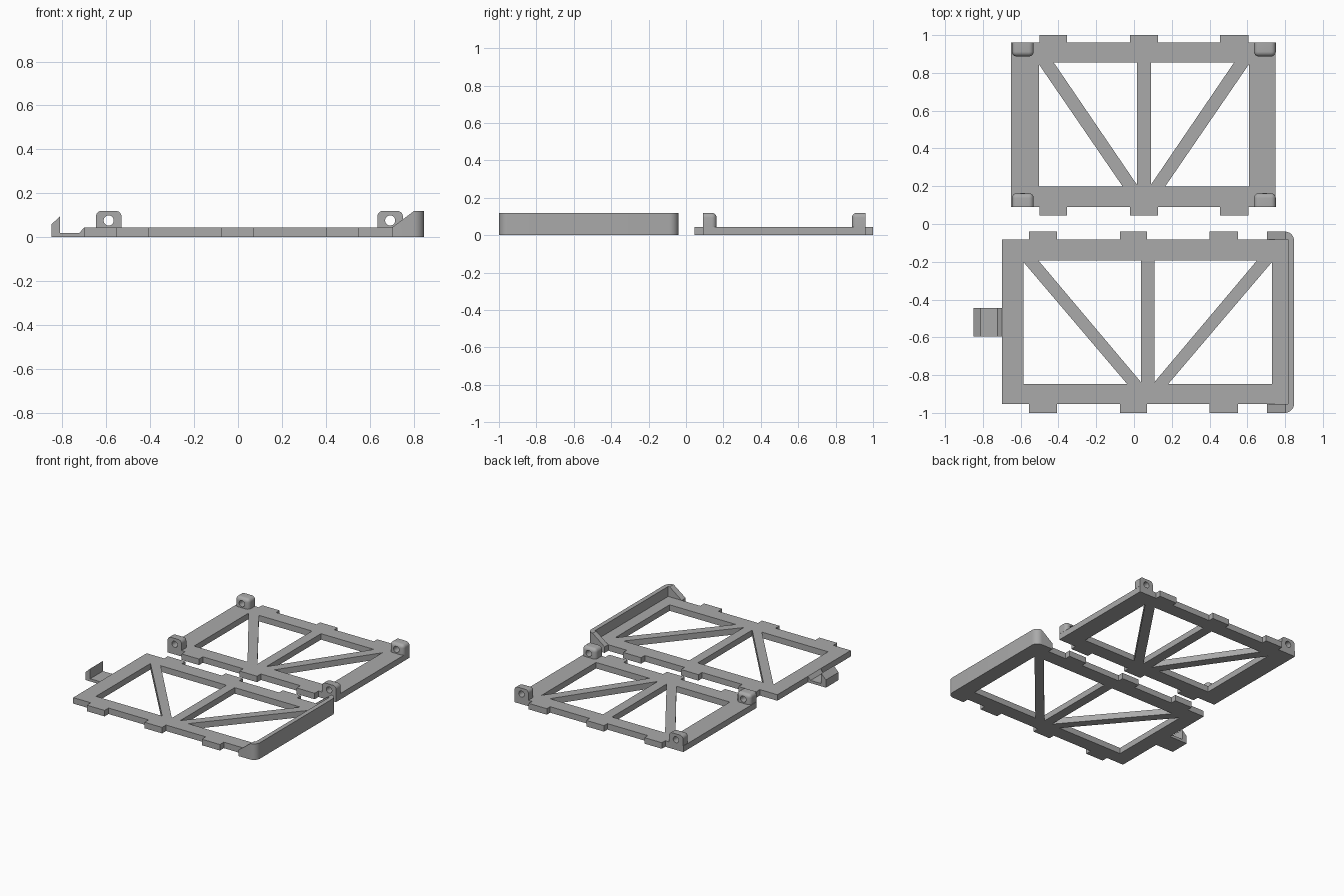
import bpy, bmesh, math
from mathutils import Vector

if "Cube" in bpy.data.objects:
    bpy.data.objects.remove(bpy.data.objects["Cube"])

T = 0.045    # plate thickness
H = 0.12     # height of lugs and lip

grey = bpy.data.materials.new("plain grey")
grey.diffuse_color = (0.40, 0.40, 0.40, 1)
grey.use_nodes = True
grey.node_tree.nodes["Principled BSDF"].inputs["Base Color"].default_value = grey.diffuse_color


def prism(name, pts, lo, hi, axis="z"):
    """Extrude a 2D outline along z, or an (x, z) outline along y."""
    bm = bmesh.new()
    put = (lambda p, h: (p[0], p[1], h)) if axis == "z" else (lambda p, h: (p[0], h, p[1]))
    face = bm.faces.new([bm.verts.new(put(p, lo)) for p in pts])
    ext = bmesh.ops.extrude_face_region(bm, geom=[face])
    shift = (0, 0, hi - lo) if axis == "z" else (0, hi - lo, 0)
    bmesh.ops.translate(bm, vec=shift,
                        verts=[v for v in ext["geom"] if isinstance(v, bmesh.types.BMVert)])
    bmesh.ops.recalc_face_normals(bm, faces=bm.faces)
    mesh = bpy.data.meshes.new(name)
    bm.to_mesh(mesh)
    bm.free()
    ob = bpy.data.objects.new(name, mesh)
    bpy.context.collection.objects.link(ob)
    mesh.materials.append(grey)
    return ob


def cut(ob, cutters):
    """Subtract the cutters, then remove them."""
    for c in cutters:
        m = ob.modifiers.new("cut", "BOOLEAN")
        m.operation, m.solver, m.object = "DIFFERENCE", "EXACT", c
    bpy.context.view_layer.update()
    mesh = bpy.data.meshes.new_from_object(
        ob.evaluated_get(bpy.context.evaluated_depsgraph_get()))
    ob.modifiers.clear()
    ob.data = mesh
    for c in cutters:
        bpy.data.objects.remove(c)


def smooth(ob):
    bpy.ops.object.select_all(action="DESELECT")
    ob.select_set(True)
    bpy.context.view_layer.objects.active = ob
    bpy.ops.object.shade_smooth_by_angle(angle=math.radians(30))


def truss_plate(name, x0, x1, y0, y1, tab_y0, tab_y1, tabs, ix0, ix1, iy0, iy1, bar, foot):
    """Flat tabbed frame with a centre bar and two diagonal braces."""
    outline = [(x0, y0)]
    for a, b in tabs:
        outline += [(a, y0), (a, tab_y0), (b, tab_y0), (b, y0)]
    outline += [(x1, y0), (x1, y1)]
    for a, b in reversed(tabs):
        outline += [(b, y1), (b, tab_y1), (a, tab_y1), (a, y1)]
    outline.append((x0, y1))
    plate = prism(name, outline, 0, T)

    # four triangular openings, mirrored about the centre bar
    mid = (ix0 + ix1) / 2
    half = (ix1 - ix0) / 2
    outer = [(half, iy0), (half, iy1 - 0.01), (foot, iy0)]
    inner = [(half - 0.078, iy1), (bar, iy1), (bar, iy0 + 0.01)]
    holes = [prism("opening", [(mid + s * x, y) for x, y in tri], -0.1, 0.2)
             for s in (-1, 1) for tri in (outer, inner)]
    cut(plate, holes)
    return plate


# rear plate
truss_plate("rear_plate", -0.65, 0.75, 0.09, 0.96, 0.045, 1.0,
            [(-0.50, -0.355), (-0.02, 0.127), (0.455, 0.605)],
            -0.503, 0.608, 0.198, 0.855, 0.037, 0.112)

# front plate
truss_plate("front_plate", -0.70, 0.815, -0.953, -0.083, -1.0, -0.04,
            [(-0.555, -0.407), (-0.075, 0.07), (0.40, 0.55)],
            -0.585, 0.73, -0.848, -0.192, 0.035, 0.108)


# pierced lugs on the corners of the rear plate, rounded towards the inside
def lug(name, x0, x1, y_out, y_in):
    ob = prism(name, [(x0, T), (x1, T), (x1, H), (x0, H)],
               min(y_out, y_in), max(y_out, y_in), "y")
    bm = bmesh.new()
    bm.from_mesh(ob.data)
    edges = []
    for e in bm.edges:
        a, b = (v.co for v in e.verts)
        on_base = max(a.z, b.z) < T + 1e-4
        on_outside = abs(a.y - y_out) < 1e-4 and abs(b.y - y_out) < 1e-4
        if not on_base and not on_outside:
            edges.append(e)
    bmesh.ops.bevel(bm, geom=edges, offset=0.026, segments=6, profile=0.5, affect="EDGES")
    bm.to_mesh(ob.data)
    bm.free()
    cx = (x0 + x1) / 2
    ring = [(cx + 0.023 * math.cos(i * math.tau / 32), 0.076 + 0.023 * math.sin(i * math.tau / 32))
            for i in range(32)]
    cut(ob, [prism("pin_hole", ring, y_out - 0.2, y_out + 0.2, "y")])
    smooth(ob)


for side, x0 in (("left", -0.647), ("right", 0.635)):
    lug("lug_front_" + side, x0, x0 + 0.116, 0.09, 0.163)
    lug("lug_rear_" + side, x0, x0 + 0.116, 0.96, 0.887)

# raised lip wrapping the right end of the front plate
R, LX = 0.05, 0.848
plan = [(0.703, -1.0)]
plan += [(LX - R + R * math.cos(math.radians(t)), -1.0 + R + R * math.sin(math.radians(t)))
         for t in range(-90, 1, 10)]
plan += [(LX - R + R * math.cos(math.radians(t)), -0.04 - R + R * math.sin(math.radians(t)))
         for t in range(0, 91, 10)]
plan += [(0.703, -0.04), (0.703, -0.083), (0.815, -0.083), (0.815, -0.953), (0.703, -0.953)]
lip = prism("end_lip", plan, 0, H)
slope = prism("slope", [(0.603, -0.03), (0.803, 0.12), (0.843, 0.15), (0.603, 0.15)], -1.2, 0.2, "y")
cut(lip, [slope])
smooth(lip)

# hooked latch on the left end of the front plate
prism("latch_hook", [(-0.70, 0), (-0.70, T), (-0.722, 0.02), (-0.81, 0.02),
                     (-0.81, 0.096), (-0.85, 0.058), (-0.85, 0)], -0.595, -0.445, "y")
